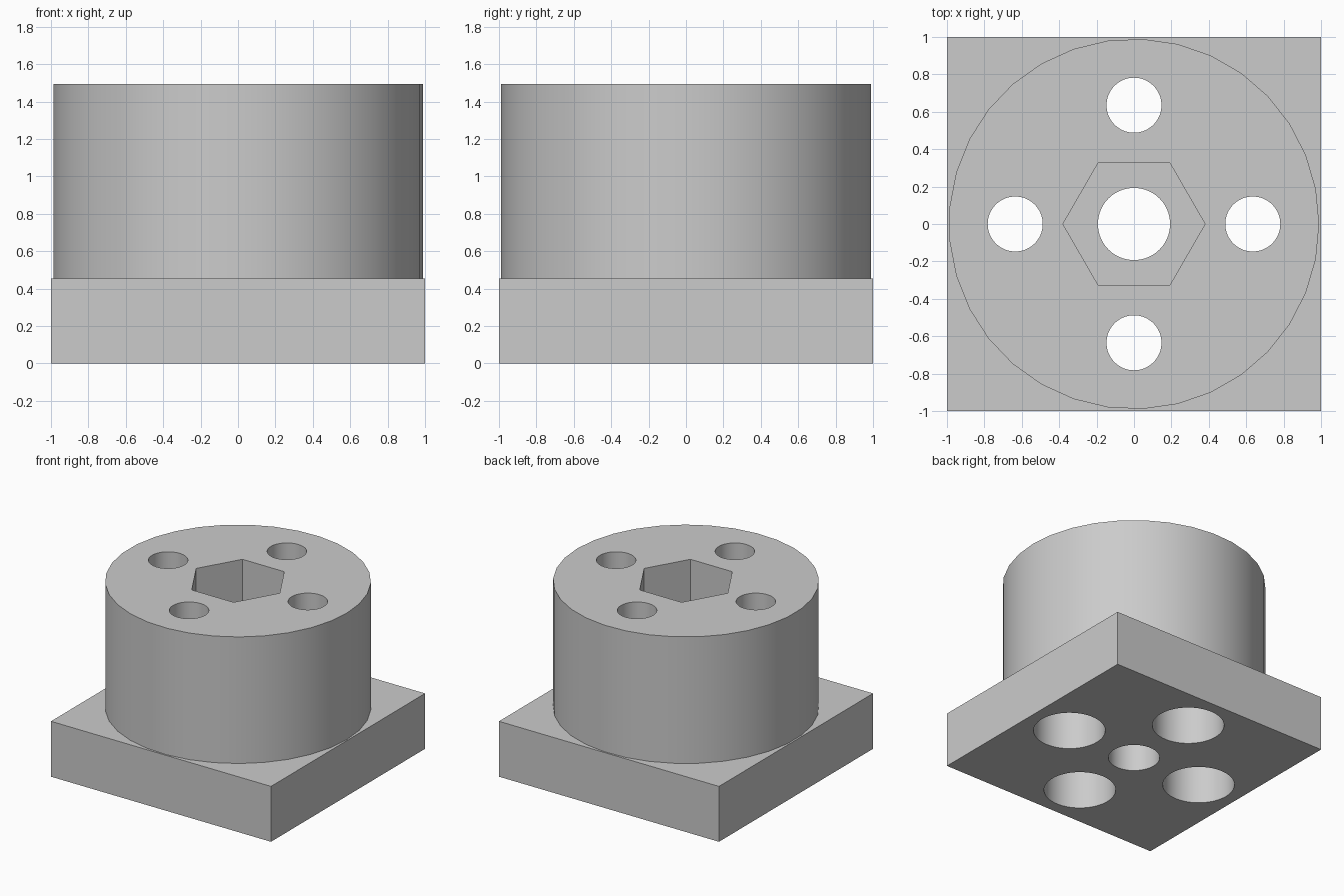
import bpy
from math import radians, cos, sin, pi

old = bpy.data.objects.get("Cube")
if old:
    bpy.data.objects.remove(old, do_unlink=True)

BASE_TOP, TOP = 0.455, 1.495
OVER = 0.1  # how far cutters poke out of the solid

grey = bpy.data.materials.new("light grey")
grey.use_nodes = True
colour = (0.6, 0.6, 0.6, 1)
grey.diffuse_color = colour
grey.node_tree.nodes["Principled BSDF"].inputs["Base Color"].default_value = colour


def prism(name, sides, radius, z0, z1, x=0, y=0):
    """Upright prism whose first corner lies on +x."""
    bpy.ops.mesh.primitive_cylinder_add(vertices=sides, radius=radius, depth=z1 - z0,
                                        location=(x, y, (z0 + z1) / 2),
                                        rotation=(0, 0, -pi / 2))
    ob = bpy.context.object
    ob.name = name
    bpy.ops.object.transform_apply(location=True, rotation=True)
    return ob


def combine(target, tool, operation):
    """Apply a boolean and discard the tool object."""
    mod = target.modifiers.new(tool.name, 'BOOLEAN')
    mod.object, mod.operation, mod.solver = tool, operation, 'EXACT'
    bpy.context.view_layer.objects.active = target
    bpy.ops.object.modifier_apply(modifier=mod.name)
    bpy.data.objects.remove(tool, do_unlink=True)


# Square base plate
bpy.ops.mesh.primitive_cube_add(size=1, location=(0, 0, BASE_TOP / 2))
hub = bpy.context.object
hub.name = "hub_on_square_base"
hub.scale = (2, 2, BASE_TOP)
bpy.ops.object.transform_apply(location=True, scale=True)

# Round body, sunk into the plate so the two fuse
combine(hub, prism("round_body", 33, 0.99, BASE_TOP / 2, TOP), 'UNION')

# Central bore with hexagonal nut pocket at the top
combine(hub, prism("centre_bore", 64, 0.193, -OVER, TOP + OVER), 'DIFFERENCE')
combine(hub, prism("hex_pocket", 6, 0.38, TOP - 0.5, TOP + OVER), 'DIFFERENCE')

# Four screw holes, counterbored from below
for i in range(4):
    x, y = 0.635 * cos(i * pi / 2), 0.635 * sin(i * pi / 2)
    combine(hub, prism("screw_hole", 64, 0.147, -OVER, TOP + OVER, x, y), 'DIFFERENCE')
    combine(hub, prism("counterbore", 64, 0.27, -OVER, BASE_TOP, x, y), 'DIFFERENCE')

hub.data.materials.clear()
hub.data.materials.append(grey)
for poly in hub.data.polygons:
    poly.material_index = 0

bpy.ops.object.select_all(action='DESELECT')
hub.select_set(True)
bpy.context.view_layer.objects.active = hub
bpy.ops.object.shade_smooth_by_angle(angle=radians(30))
